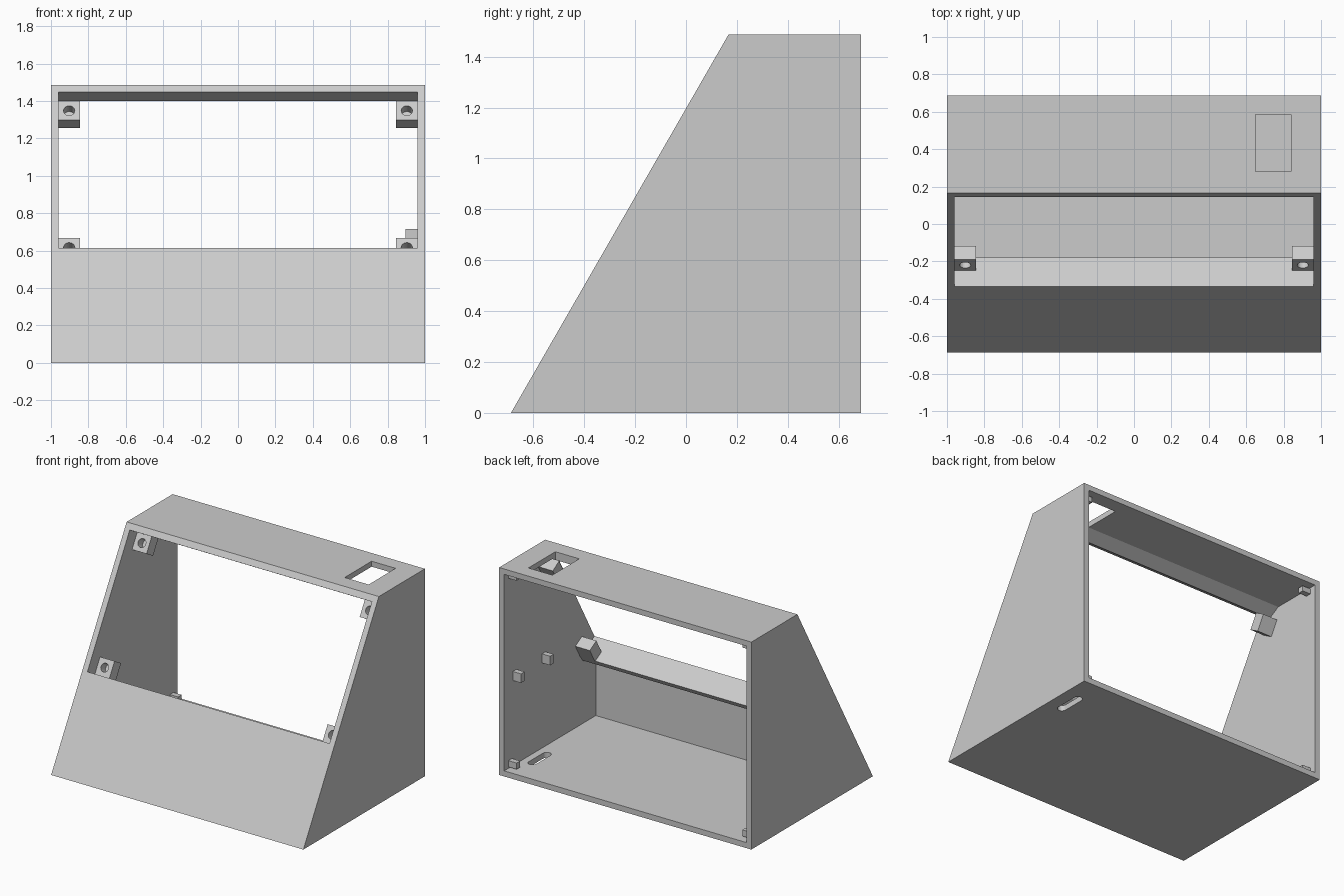
import bpy, bmesh, math
from mathutils import Vector

if "Cube" in bpy.data.objects:
    bpy.data.objects.remove(bpy.data.objects["Cube"])

grey = bpy.data.materials.new("light grey plastic")
grey.diffuse_color = (0.6, 0.6, 0.6, 1)
grey.use_nodes = True
grey.node_tree.nodes["Principled BSDF"].inputs["Base Color"].default_value = grey.diffuse_color

# outer side profile (y, z)
BOTTOM, TOP = (-0.688, 0.0), (0.167, 1.487)
T = (Vector(TOP) - Vector(BOTTOM)).normalized()   # up along the sloped front
D = Vector((T.y, -T.x))                           # inward, square to the front
WALL = 0.96                                       # inner face of the side walls


def slope(z, depth=0.0, along=0.0):
    """Point (y, z) measured from the sloped front at height z."""
    p = Vector(BOTTOM) + T * (z / T.y + along) + D * depth
    return (p.x, p.y)


def make(name, bm):
    bmesh.ops.recalc_face_normals(bm, faces=bm.faces)
    me = bpy.data.meshes.new(name)
    bm.to_mesh(me)
    bm.free()
    me.materials.append(grey)
    ob = bpy.data.objects.new(name, me)
    bpy.context.collection.objects.link(ob)
    return ob


def extrude(name, pts, vec):
    bm = bmesh.new()
    f = bm.faces.new([bm.verts.new(p) for p in pts])
    r = bmesh.ops.extrude_face_region(bm, geom=[f])
    bmesh.ops.translate(bm, vec=vec, verts=[v for v in r["geom"] if isinstance(v, bmesh.types.BMVert)])
    return make(name, bm)


def side_prism(name, profile, x0, x1):
    return extrude(name, [(x0, y, z) for y, z in profile], (x1 - x0, 0, 0))


def box(name, x, y, z):
    return side_prism(name, [(y[0], z[0]), (y[1], z[0]), (y[1], z[1]), (y[0], z[1])], *x)


def cut(ob, cutter):
    m = ob.modifiers.new("cut", "BOOLEAN")
    m.operation, m.solver, m.object = "DIFFERENCE", "EXACT", cutter
    dg = bpy.context.evaluated_depsgraph_get()
    me = bpy.data.meshes.new_from_object(ob.evaluated_get(dg))
    ob.modifiers.clear()
    ob.data = me
    bpy.data.objects.remove(cutter)


# case shell: wedge block, hollowed from the back and through the front window
Z0, Z1 = 0.615, 1.448
case = side_prism("case", [BOTTOM, (0.688, 0), (0.688, 1.487), TOP], -1, 1)
cavity = [(-0.35, 0.04), (0.75, 0.04), (0.75, 1.448), (0.315, 1.448),
          slope(Z1, 0.098), slope(Z1, -0.05), slope(Z0, -0.05),
          slope(Z0, 0.179), slope(Z0, 0.179, -0.037), (-0.35, 0.407)]
cut(case, side_prism("cavity", cavity, -WALL, WALL))

# rectangular opening in the top
cut(case, box("top_opening", (0.65, 0.84), (0.28, 0.585), (1.4, 1.6)))

# rounded slot in the floor
slot = []
for k in range(24):
    a = math.pi * (k if k < 12 else k - 1) / 11 if k < 12 else math.pi + math.pi * (k - 12) / 11
    slot.append((0.88 + 0.03 * math.cos(a), 0.40 + (0.08 if k < 12 else -0.08) + 0.03 * math.sin(a), -0.1))
cut(case, extrude("slot", slot, (0, 0, 0.25)))

# four screw posts in the window corners, each with a blind hole
S = 0.117
for side, sx in (("left", -1), ("right", 1)):
    for level, z, a0, a1 in (("lower", Z0, 0, S), ("upper", Z1, -S, 0)):
        post = side_prism(f"screw_post_{level}_{side}",
                          [slope(z, 0.098, a0), slope(z, 0.098, a1), slope(z, 0.183, a1), slope(z, 0.183, a0)],
                          sx * (WALL - 0.115), sx * WALL)
        cy, cz = slope(z, 0.05, (a0 + a1) / 2)
        ring = []
        for k in range(24):
            a = math.tau * k / 24
            u = 0.03 * math.sin(a)
            ring.append((sx * 0.9025 + 0.03 * math.cos(a), cy + T.x * u, cz + T.y * u))
        cut(post, extrude("hole", ring, (0, D.x * 0.11, D.y * 0.11)))

    # stops for the back cover
    for level, z in (("lower", (0.05, 0.095)), ("upper", (1.402, 1.44))):
        box(f"cover_stop_{level}_{side}", (sx * 0.895, sx * WALL), (0.60, 0.64), z)

# pair of small pegs on the right wall
for name, y in (("front", 0.22), ("back", 0.55)):
    box(f"wall_peg_{name}", (0.895, WALL), (y, y + 0.04), (0.65, 0.715))
